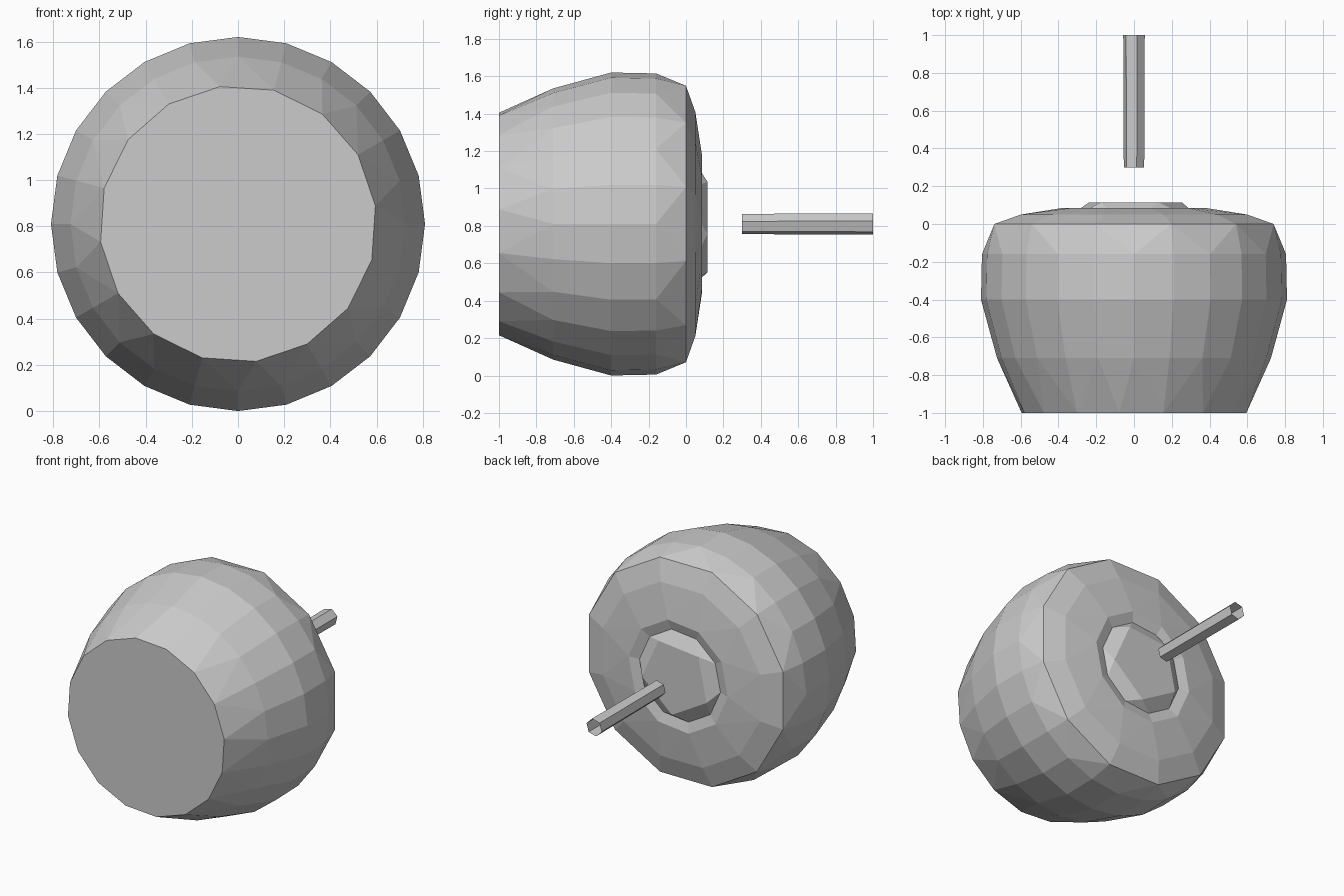
import bpy
import bmesh
from math import cos, sin, tau, radians

if "Cube" in bpy.data.objects:
    bpy.data.objects.remove(bpy.data.objects["Cube"])

CZ = 0.81  # height of the fruit's horizontal axis


def make_object(name, bm):
    bmesh.ops.recalc_face_normals(bm, faces=bm.faces)
    mesh = bpy.data.meshes.new(name)
    bm.to_mesh(mesh)
    bm.free()
    obj = bpy.data.objects.new(name, mesh)
    bpy.context.collection.objects.link(obj)
    return obj


def ring(bm, y, r, n, phase=0.0):
    p = radians(phase)
    angles = [p + tau * i / n for i in range(n)]
    return [(bm.verts.new((r * cos(a), y, CZ + r * sin(a))), a) for a in angles]


def stitch(bm, a, b):
    """Join two rings that may have different side counts."""
    na, nb = len(a), len(b)
    if na == nb and abs(a[0][1] - b[0][1]) < 1e-4:
        for i in range(na):
            j = (i + 1) % na
            bm.faces.new((a[i][0], a[j][0], b[j][0], b[i][0]))
        return
    i = j = 0
    while i < na or j < nb:
        next_a = a[0][1] + tau * (i + 0.5) / na
        next_b = b[0][1] + tau * (j + 0.5) / nb
        va, vb = a[i % na][0], b[j % nb][0]
        if j == nb or (i < na and next_a <= next_b):
            bm.faces.new((va, a[(i + 1) % na][0], vb))
            i += 1
        else:
            bm.faces.new((va, b[(j + 1) % nb][0], vb))
            j += 1


# Fruit body: low-poly rings along y, flat front, pentagon cap in a shallow groove
PROFILE = [
    (-1.0, 0.60, 16, 7.5),
    (-0.71, 0.725, 24, 0),
    (-0.40, 0.81, 24, 0),
    (-0.16, 0.805, 24, 0),
    (0.0, 0.765, 12, 15),
    (0.05, 0.62, 12, 15),
    (0.085, 0.38, 10, 6),
    (0.065, 0.31, 10, 6),
    (0.115, 0.26, 5, -12),
]
bm = bmesh.new()
rings = [ring(bm, *p) for p in PROFILE]
for a, b in zip(rings, rings[1:]):
    stitch(bm, a, b)
for cap in (rings[0], rings[-1]):
    bm.faces.new([v for v, _ in cap])
make_object("fruit_body", bm)

# Stem: six-sided open tube floating behind the cap
bm = bmesh.new()
stitch(bm, ring(bm, 0.30, 0.056, 6, 15), ring(bm, 1.0, 0.059, 6, 15))
make_object("stem", bm)
